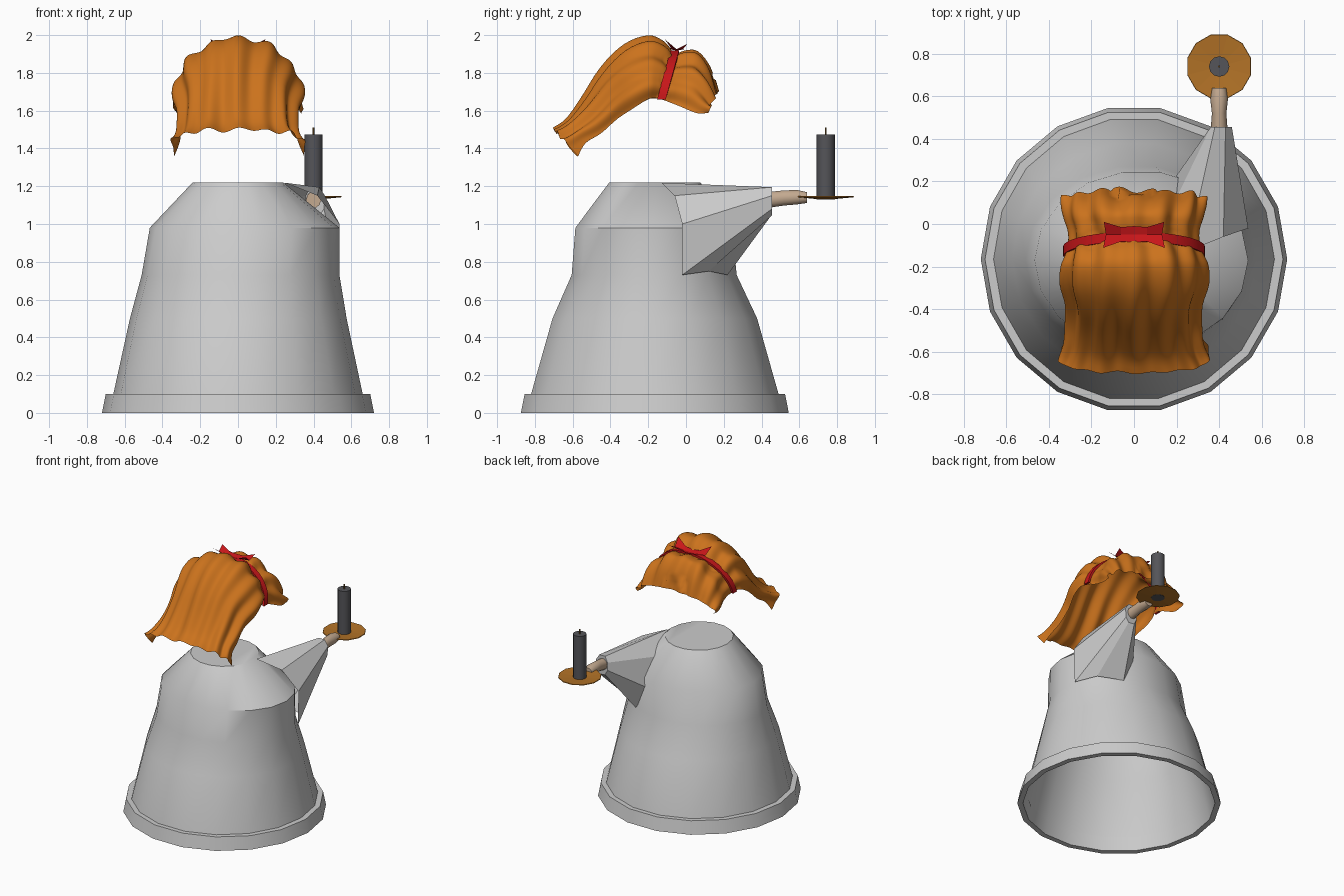
import bpy, bmesh, math
from math import sin, cos, pi
from mathutils import Vector

if "Cube" in bpy.data.objects:
    bpy.data.objects.remove(bpy.data.objects["Cube"])


def paint(ob, name, rgb):
    m = bpy.data.materials.get(name) or bpy.data.materials.new(name)
    m.diffuse_color = (*rgb, 1)
    m.use_nodes = True
    m.node_tree.nodes["Principled BSDF"].inputs["Base Color"].default_value = m.diffuse_color
    ob.data.materials.append(m)


def make(name, verts, faces, smooth=None):
    me = bpy.data.meshes.new(name)
    me.from_pydata([tuple(v) for v in verts], [], faces)
    bm = bmesh.new()
    bm.from_mesh(me)
    bmesh.ops.recalc_face_normals(bm, faces=bm.faces)
    bm.to_mesh(me)
    bm.free()
    ob = bpy.data.objects.new(name, me)
    bpy.context.collection.objects.link(ob)
    if smooth is not None:
        bpy.ops.object.select_all(action='DESELECT')
        bpy.context.view_layer.objects.active = ob
        ob.select_set(True)
        bpy.ops.object.shade_smooth_by_angle(angle=math.radians(smooth))
    return ob


def loft(name, rings, start=False, end=False, closed=True, loop=False, smooth=None):
    """Bridge equal-length point rings into a surface."""
    n, k = len(rings[0]), len(rings)
    verts = [p for r in rings for p in r]
    faces = []
    for i in range(k if loop else k - 1):
        j = (i + 1) % k
        for a in range(n if closed else n - 1):
            b = (a + 1) % n
            faces.append((i * n + a, i * n + b, j * n + b, j * n + a))
    if start:
        faces.append(tuple(range(n)))
    if end:
        faces.append(tuple((k - 1) * n + a for a in range(n)))
    return make(name, verts, faces, smooth)


def oval(z, x0, x1, y0, y1, n=18, off=0.0):
    return [((x0 + x1) / 2 + (x1 - x0) / 2 * cos(2 * pi * a / n + off),
             (y0 + y1) / 2 + (y1 - y0) / 2 * sin(2 * pi * a / n + off), z) for a in range(n)]


def disc(cx, cy, r, z, n, off=0.0):
    return oval(z, cx - r, cx + r, cy - r, cy + r, n, off)


# gown: open underneath, capped at the neck
loft("gown", [oval(0.05, -.67, .67, -.84, .51), oval(0.1, -.66, .66, -.83, .50),
              oval(0.5, -.572, .575, -.715, .385), oval(0.73, -.51, .537, -.612, .275),
              oval(0.98, -.467, .537, -.592, .25), oval(1.22, -.24, .24, -.41, .08)],
     end=True, smooth=40)

# hem band
loft("hem", [disc(0, -.165, r, z, 18) for r, z in ((.72, 0), (.70, .1), (.66, .1), (.68, 0))],
     loop=True, smooth=30)

# pleated sleeve from shoulder to cuff
root = [(.15, .02, 1.10), (.25, -.13, 1.218), (.42, -.06, 1.15), (.537, -.02, 1.0),
        (.53, -.02, .73), (.44, .12, .75), (.28, .22, .73), (.18, .20, .9)]
cuff = [(.36, .455, 1.15), (.38, .455, 1.195), (.43, .455, 1.195), (.46, .455, 1.15),
        (.455, .455, 1.08), (.43, .455, 1.045), (.38, .455, 1.05), (.36, .455, 1.09)]
loft("sleeve", [root, cuff], end=True)


# hand
def wrist(y, z, rx, rz, n=10):
    return [(.40 + rx * cos(2 * pi * a / n), y, z + rz * sin(2 * pi * a / n)) for a in range(n)]


hand = loft("hand", [wrist(.44, 1.128, .04, .044), wrist(.52, 1.138, .034, .042),
                     wrist(.59, 1.142, .042, .04), wrist(.64, 1.14, .034, .03)],
            start=True, end=True, smooth=50)
paint(hand, "skin", (.55, .40, .28))

# saucer, candle and wick
saucer = loft("saucer", [disc(.40, .74, r, z, 12, pi / 12) for r, z in
                         ((.05, 1.132), (.155, 1.142), (.153, 1.147), (.05, 1.138))],
              start=True, end=True)
paint(saucer, "brass", (.45, .17, .02))
candle = loft("candle", [disc(.40, .74, .048, z, 12) for z in (1.13, 1.475)],
              start=True, end=True, smooth=40)
paint(candle, "wax", (.09, .09, .10))
wick = loft("wick", [disc(.40, .74, .005, z, 6) for z in (1.47, 1.51)], start=True, end=True)
paint(wick, "wick", (.20, .10, .02))

# hair stations front to back: crest y, crest z, edge y, edge z, half width
HAIR = [(-.70, 1.50, -.57, 1.36, .355), (-.63, 1.545, -.53, 1.43, .325),
        (-.55, 1.65, -.45, 1.48, .315), (-.44, 1.82, -.36, 1.56, .315),
        (-.32, 1.94, -.27, 1.62, .345), (-.20, 1.988, -.20, 1.66, .345),
        (-.12, 1.96, -.165, 1.665, .33), (-.06, 1.90, -.13, 1.66, .315),
        (.0, 1.915, -.05, 1.63, .31), (.06, 1.91, .02, 1.60, .33),
        (.12, 1.83, .07, 1.585, .34), (.16, 1.70, .12, 1.59, .34)]


def station(t):
    """Smoothly interpolated hair station."""
    i = min(int(t), len(HAIR) - 2)
    f = t - i
    p = [Vector(HAIR[max(0, min(len(HAIR) - 1, i + d))]) for d in (-1, 0, 1, 2)]
    return p[1] + .5 * f * (p[2] - p[0] + f * (2 * p[0] - 5 * p[1] + 4 * p[2] - p[3]
                                               + f * (3 * (p[1] - p[2]) + p[3] - p[0])))


def hair_point(t, a, lift=0.0):
    cy, cz, ey, ez, w = station(t)
    k = max(cos(a), 0) ** min(1, .35 + .25 * t)
    return Vector(((w + lift) * sin(a), ey + (cy - ey) * k, ez + (cz - ez + lift) * k))


# hair: draped sheet with strand ridges
COLS, ROWS = 96, 44
angles = [-pi / 2 + pi * c / COLS for c in range(COLS + 1)]
times = [(len(HAIR) - 1) * r / ROWS for r in range(ROWS + 1)]
hair = loft("hair", [[hair_point(t, a) for a in angles] for t in times], closed=False, smooth=180)
normals = [v.normal.copy() for v in hair.data.vertices]
for i, v in enumerate(hair.data.vertices):
    t, a = times[i // (COLS + 1)], angles[i % (COLS + 1)]
    ridge = .011 * cos(14 * a + .5 * sin(t * .9)) + .006 * sin(9 * a + .6 * t)
    up = 1 if normals[i].dot(Vector((sin(a), -.3, cos(a)))) > 0 else -1
    v.co += normals[i] * ridge * up * (.5 if abs(t - 7) < .5 else 1)
paint(hair, "hair", (.60, .17, .012))

# ribbon band following the hair
band_rings = []
for c in range(33):
    a = -pi / 2 + pi * c / 32
    band_rings.append([hair_point(7, a, h) + Vector((0, d, 0))
                       for h, d in ((.002, -.023), (.018, -.023), (.018, .023), (.002, .023))])
band = loft("ribbon", band_rings, start=True, end=True, smooth=40)
paint(band, "ribbon", (.58, .008, .01))

# bow: two flared, folded wings
for side, label in ((1, "right"), (-1, "left")):
    bow = loft("bow_" + label, [
        [(0, -.085, 1.925), (0, -.05, 1.918), (0, -.01, 1.925)],
        [(side * .06, -.082, 1.935), (side * .06, -.05, 1.918), (side * .06, -.015, 1.93)],
        [(side * .145, -.112, 1.978), (side * .132, -.05, 1.925), (side * .142, .01, 1.955)]],
        closed=False)
    paint(bow, "ribbon", (.58, .008, .01))
